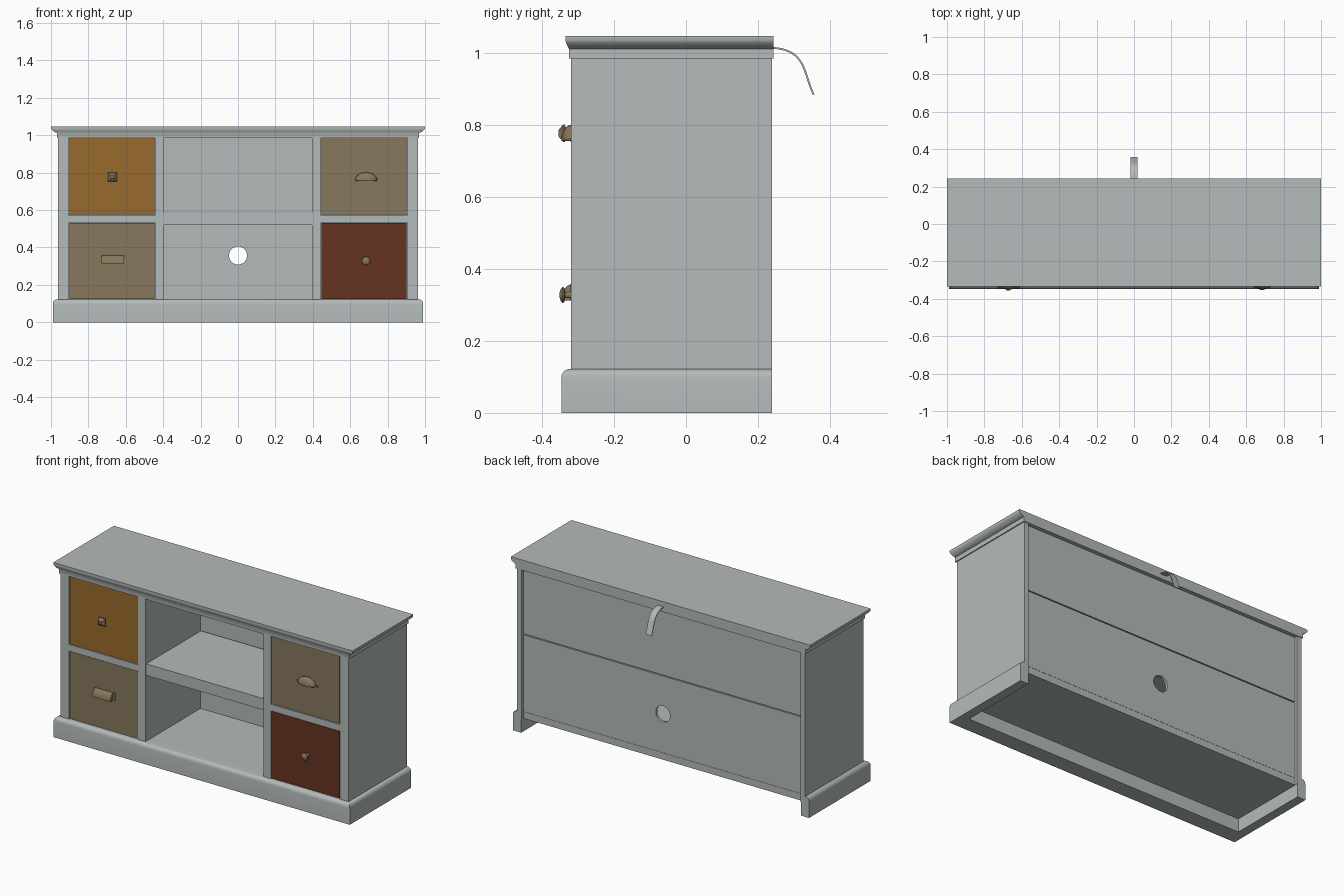
import bpy, bmesh, math
from mathutils import Vector

if "Cube" in bpy.data.objects:
    bpy.data.objects.remove(bpy.data.objects["Cube"])


def material(name, rgb):
    m = bpy.data.materials.new(name)
    m.diffuse_color = (*rgb, 1)
    m.use_nodes = True
    m.node_tree.nodes["Principled BSDF"].inputs["Base Color"].default_value = m.diffuse_color
    return m


GREY = material("pale_grey", (0.456, 0.497, 0.491))
OCHRE = material("ochre", (0.314, 0.144, 0.025))
TAUPE = material("taupe", (0.246, 0.188, 0.109))
RED = material("brick_red", (0.133, 0.032, 0.016))


def finish(name, bm, mat, smooth=False):
    bmesh.ops.recalc_face_normals(bm, faces=bm.faces[:])
    me = bpy.data.meshes.new(name)
    bm.to_mesh(me)
    bm.free()
    me.materials.append(mat)
    ob = bpy.data.objects.new(name, me)
    bpy.context.collection.objects.link(ob)
    if smooth:
        bpy.ops.object.select_all(action='DESELECT')
        ob.select_set(True)
        bpy.context.view_layer.objects.active = ob
        bpy.ops.object.shade_smooth_by_angle(angle=math.radians(35))
    return ob


def loft(name, rings, mat, smooth=False):
    """Skin a list of closed rings and cap both ends."""
    bm = bmesh.new()
    vs = [[bm.verts.new(p) for p in r] for r in rings]
    n = len(rings[0])
    for a, b in zip(vs, vs[1:]):
        for i in range(n):
            j = (i + 1) % n
            bm.faces.new((a[i], a[j], b[j], b[i]))
    bm.faces.new(vs[0])
    bm.faces.new(vs[-1])
    return finish(name, bm, mat, smooth)


def prism_z(name, pts, z0, z1, mat=GREY):
    return loft(name, [[(x, y, z) for x, y in pts] for z in (z0, z1)], mat)


def prism_x(name, pts, x0, x1, mat=GREY, smooth=False):
    return loft(name, [[(x, y, z) for y, z in pts] for x in (x0, x1)], mat, smooth)


def box(name, x0, x1, y0, y1, z0, z1, mat=GREY):
    return prism_z(name, [(x0, y0), (x1, y0), (x1, y1), (x0, y1)], z0, z1, mat)


def turned(name, cx, cz, profile, sides, mat, turn=0, smooth=True):
    """Rings of (radius, y) around an axis pointing to the front."""
    ang = [2 * math.pi * i / sides + turn for i in range(sides)]
    rings = [[(cx + r * math.cos(a), y, cz + r * math.sin(a)) for a in ang] for r, y in profile]
    return loft(name, rings, mat, smooth)


FRONT, BACK = -0.32, 0.239

# Moulded top: rings of (half width, front y, z)
top = [(0.969, -0.326, 0.986), (0.969, -0.326, 1.013), (0.975, -0.327, 1.015),
       (0.983, -0.328, 1.018), (0.990, -0.331, 1.024), (0.996, -0.334, 1.030),
       (1.0, -0.335, 1.037), (1.0, -0.335, 1.048)]
loft("moulded_top", [[(-x, y, z), (x, y, z), (x, 0.244, z), (-x, 0.244, z)]
                     for x, y, z in top], GREY, True)

# Plinth: mitred U-shaped board, open at the back, rounded top edge
sec = [(0.935, -0.25, 0.0), (0.99, -0.347, 0.0), (0.99, -0.347, 0.097)]
for i in range(1, 6):
    a = math.pi / 2 * i / 5
    o = 0.022 * (1 - math.cos(a))
    sec.append((0.99 - o, -0.347 + o, 0.097 + 0.025 * math.sin(a)))
sec.append((0.935, -0.25, 0.12))
loft("plinth", [[(-x, BACK, z) for x, y, z in sec], [(-x, y, z) for x, y, z in sec],
                [(x, y, z) for x, y, z in sec], [(x, BACK, z) for x, y, z in sec]], GREY, True)

# Carcass: sides with front stiles, dividers and drawer rails
for s, side in ((-1, "left"), (1, "right")):
    L = [(0.905, FRONT), (0.963, FRONT), (0.963, BACK), (0.933, BACK), (0.933, -0.28), (0.905, -0.28)]
    prism_z(side + "_side", [(s * x, y) for x, y in L], 0.08, 0.99)
    xa, xb = sorted((s * 0.395, s * 0.443))
    box(side + "_divider", xa, xb, FRONT, 0.205, 0.115, 0.99)
    xa, xb = sorted((s * 0.443, s * 0.905))
    box(side + "_drawer_rail", xa, xb, FRONT, 0.2, 0.533, 0.572)
box("floor", -0.934, 0.934, -0.30, 0.22, 0.08, 0.121)
box("middle_shelf", -0.395, 0.395, -0.312, 0.205, 0.519, 0.588)

# Back panels, the lower one with a round cable hole
box("upper_back_panel", -0.934, 0.934, 0.205, 0.22, 0.591, 0.99)
lower = box("lower_back_panel", -0.934, 0.934, 0.205, 0.22, 0.122, 0.585)
cutter = turned("hole_cutter", 0, 0.357, [(0.048, 0.15), (0.048, 0.3)], 40, GREY)
cutter.hide_render = True
mod = lower.modifiers.new("hole", 'BOOLEAN')
mod.operation, mod.solver, mod.object = 'DIFFERENCE', 'EXACT', cutter
bpy.context.view_layer.update()
cut = bpy.data.meshes.new_from_object(lower.evaluated_get(bpy.context.evaluated_depsgraph_get()))
lower.modifiers.clear()
lower.data = cut
bpy.data.objects.remove(cutter)

# Drawers, slightly inset with a narrow gap
for name, s, z0, z1, mat in (("upper_left_drawer", -1, 0.575, 0.985, OCHRE),
                             ("lower_left_drawer", -1, 0.124, 0.530, TAUPE),
                             ("upper_right_drawer", 1, 0.575, 0.985, TAUPE),
                             ("lower_right_drawer", 1, 0.124, 0.530, RED)):
    xa, xb = sorted((s * 0.447, s * 0.901))
    box(name, xa, xb, -0.317, 0.19, z0, z1, mat)

# Square pyramid knob
turned("square_knob", -0.672, 0.778, [(0.014, -0.316), (0.012, -0.334), (0.034, -0.337),
       (0.034, -0.342), (0.012, -0.355)], 4, TAUPE, math.pi / 4, False)
# Round knob
turned("round_knob", 0.685, 0.328, [(0.014, -0.316), (0.009, -0.324), (0.009, -0.336),
       (0.021, -0.339), (0.022, -0.344), (0.016, -0.349), (0.006, -0.352)], 20, TAUPE)

# Domed cup pull: quarter dome shell, open below
cx, cz = 0.685, 0.757
bm = bmesh.new()
grid = []
for i in range(17):
    u = math.pi * i / 16
    grid.append([bm.verts.new((cx + 0.06 * math.cos(u) * math.cos(v),
                               -0.317 - 0.03 * math.sin(v),
                               cz + 0.045 * math.sin(u) * math.cos(v)))
                 for v in [math.pi / 2 * k / 8 for k in range(9)]])
for a, b in zip(grid, grid[1:]):
    for k in range(8):
        bm.faces.new((a[k], a[k + 1], b[k + 1], b[k]))
bmesh.ops.remove_doubles(bm, verts=bm.verts[:], dist=1e-5)
cup = finish("domed_cup_pull", bm, TAUPE, True)
cup.modifiers.new("thickness", 'SOLIDIFY').thickness = 0.004
for s, side in ((-1, "left"), (1, "right")):
    xa, xb = sorted((cx + s * 0.056, cx + s * 0.072))
    box("domed_pull_" + side + "_lug", xa, xb, -0.322, -0.316, 0.753, 0.765, TAUPE)

# Straight bin pull: quarter-round shell with end plates and lugs
cx, cz = -0.67, 0.313
arc = [(-0.316 - 0.031 * math.sin(math.pi / 2 * k / 8),
        cz + 0.045 * math.cos(math.pi / 2 * k / 8)) for k in range(9)]
inner = [(-0.316 - 0.027 * math.sin(math.pi / 2 * k / 8),
          cz + 0.041 * math.cos(math.pi / 2 * k / 8)) for k in range(9)]
prism_x("bin_pull_hood", arc + inner[::-1], cx - 0.056, cx + 0.056, TAUPE, True)
for s, side in ((-1, "left"), (1, "right")):
    xa, xb = sorted((cx + s * 0.056, cx + s * 0.060))
    prism_x("bin_pull_" + side + "_end", arc + [(-0.316, cz)], xa, xb, TAUPE)
    xa, xb = sorted((cx + s * 0.060, cx + s * 0.072))
    box("bin_pull_" + side + "_lug", xa, xb, -0.321, -0.316, cz, cz + 0.046, TAUPE)

# Safety strap curling down behind the top
p = [Vector(c) for c in ((0.235, 1.016), (0.335, 1.012), (0.325, 0.95), (0.355, 0.885))]
outer, under = [], []
for i in range(15):
    t = i / 14
    k = 1 - t
    c = p[0] * k**3 + p[1] * 3 * k * k * t + p[2] * 3 * k * t * t + p[3] * t**3
    d = ((p[1] - p[0]) * k * k + (p[2] - p[1]) * 2 * k * t + (p[3] - p[2]) * t * t).normalized()
    n = Vector((-d.y, d.x)) * 0.0025
    outer.append(tuple(c + n))
    under.append(tuple(c - n))
prism_x("safety_strap", outer + under[::-1], -0.02, 0.02, GREY, True)
